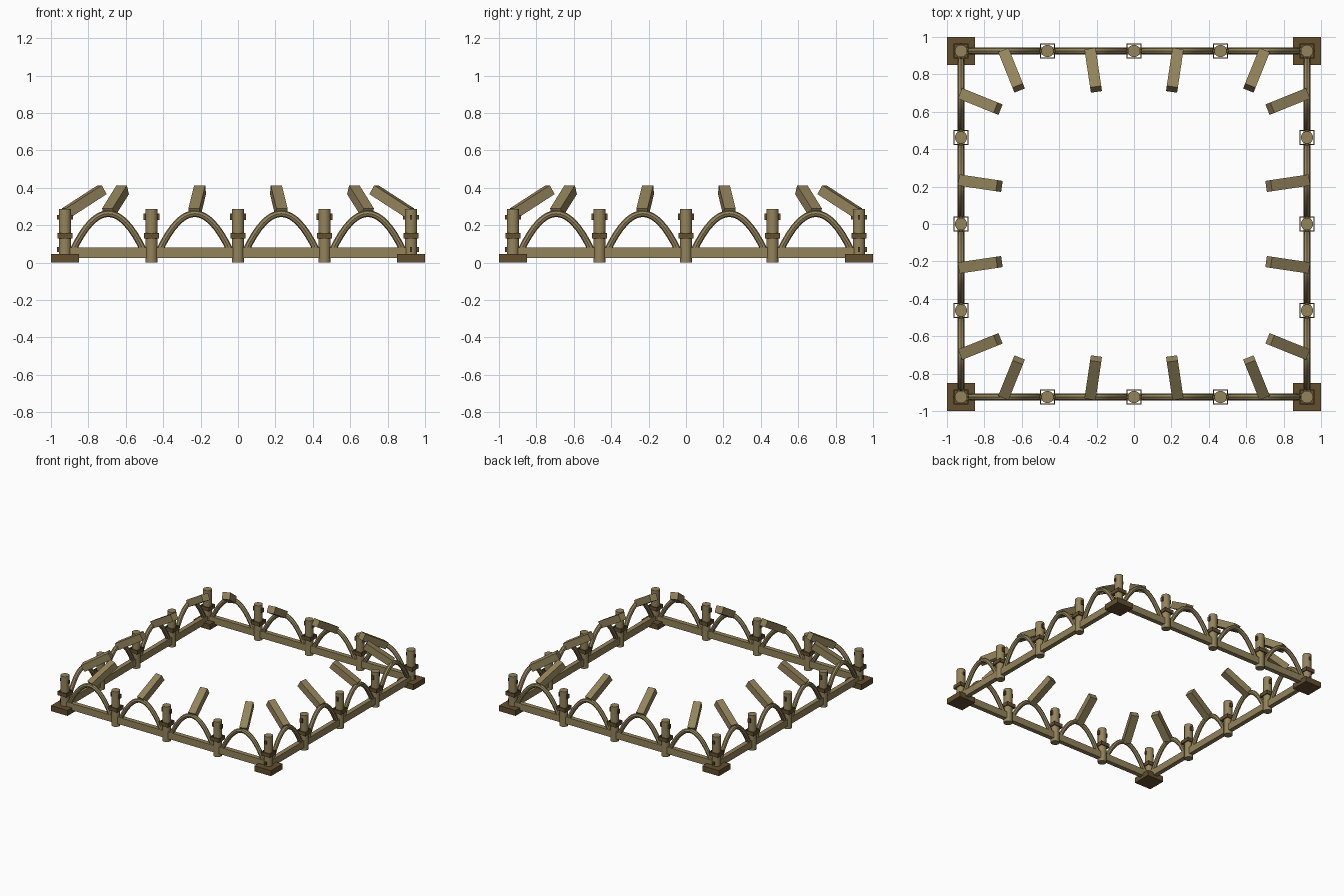
import bpy, math
from mathutils import Matrix, Vector

if "Cube" in bpy.data.objects:
    bpy.data.objects.remove(bpy.data.objects["Cube"])


def material(name, rgb):
    m = bpy.data.materials.new(name)
    m.diffuse_color = (*rgb, 1)
    m.use_nodes = True
    m.node_tree.nodes["Principled BSDF"].inputs["Base Color"].default_value = m.diffuse_color
    return m


WOOD = material("pale wood", (0.295, 0.23, 0.105))
DARK = material("dark brown wood", (0.122, 0.077, 0.027))
R = 0.925      # distance of each side from the centre
BAY = R / 2    # post spacing


def finish(ob, name, mat, turn, smooth=False):
    ob.name = name
    ob.data.materials.append(mat)
    ob.matrix_world = Matrix.Rotation(turn, 4, 'Z') @ ob.matrix_basis
    if smooth:
        bpy.ops.object.shade_smooth_by_angle(angle=math.radians(40))
    return ob


def box(name, loc, size, mat, turn, rot=None):
    bpy.ops.mesh.primitive_cube_add(size=1)
    ob = bpy.context.object
    ob.data.transform(Matrix.Diagonal((*size, 1)))
    r = rot if rot else Matrix.Identity(4)
    ob.matrix_basis = Matrix.Translation(loc) @ r
    return finish(ob, name, mat, turn)


def post(x, z0, z1, turn):
    bpy.ops.mesh.primitive_cylinder_add(vertices=16, radius=0.033, depth=z1 - z0)
    ob = bpy.context.object
    ob.matrix_basis = Matrix.Translation((x, -R, (z0 + z1) / 2))
    finish(ob, "post", WOOD, turn, True)


def collar(x, z0, z1, turn):
    # hollow square band around a post
    for s in (-1, 1):
        box("collar_side", (x + s * 0.037, -R, (z0 + z1) / 2),
            (0.007, 0.081, z1 - z0), DARK, turn)
        box("collar_face", (x, -R + s * 0.037, (z0 + z1) / 2),
            (0.067, 0.007, z1 - z0), DARK, turn)


def arch(cx, turn):
    # bent parabolic brace standing on the beam
    cu = bpy.data.curves.new("arch_path", 'CURVE')
    cu.dimensions = '3D'
    cu.bevel_depth = 0.018
    cu.bevel_resolution = 2
    cu.use_fill_caps = True
    sp = cu.splines.new('POLY')
    n = 16
    sp.points.add(n)
    for i, p in enumerate(sp.points):
        t = 2 * i / n - 1
        p.co = (0.19 * t, 0, 0.262 - 0.2 * t * t, 1)
    tmp = bpy.data.objects.new("arch_path", cu)
    bpy.context.collection.objects.link(tmp)
    me = bpy.data.meshes.new_from_object(tmp)
    bpy.data.objects.remove(tmp)
    ob = bpy.data.objects.new("arch", me)
    bpy.context.collection.objects.link(ob)
    bpy.ops.object.select_all(action='DESELECT')
    ob.select_set(True)
    bpy.context.view_layer.objects.active = ob
    ob.matrix_basis = Matrix.Translation((cx, -R, 0))
    finish(ob, "arch", WOOD, turn, True)


def lean_block(cx, yaw, turn):
    # plank leaning inward and upward off the arch crown
    rot = Matrix.Rotation(yaw, 4, 'Z') @ Matrix.Rotation(math.radians(31), 4, 'X')
    box("leaning_block", (cx, -0.822, 0.328), (0.06, 0.24, 0.055), WOOD, turn, rot)


# four identical sides
for k in range(4):
    turn = k * math.pi / 2

    # long ground beam
    box("ground_beam", (0, -R, 0.053), (2 * R, 0.037, 0.056), WOOD, turn)

    # intermediate posts with side pegs
    for x in (-BAY, 0, BAY):
        post(x, 0, 0.288, turn)
        collar(x, 0.128, 0.158, turn)
        box("post_peg", (x, -R, 0.246), (0.084, 0.022, 0.034), DARK, turn)

    # corner post, base plate and outward pegs
    box("base_plate", (R, -R, 0.0225), (0.15, 0.15, 0.045), DARK, turn)
    post(R, 0.045, 0.288, turn)
    collar(R, 0.128, 0.158, turn)
    for z in (0.242, 0.07):
        box("corner_peg", (R, -R, z), (0.013, 0.084, 0.025), DARK, turn)

    # arches and leaning blocks
    for cx in (-1.5 * BAY, -0.5 * BAY, 0.5 * BAY, 1.5 * BAY):
        arch(cx, turn)
    for s in (-1, 1):
        lean_block(s * 0.218, s * math.radians(8.5), turn)
        lean_block(s * 0.655, s * math.radians(22), turn)
